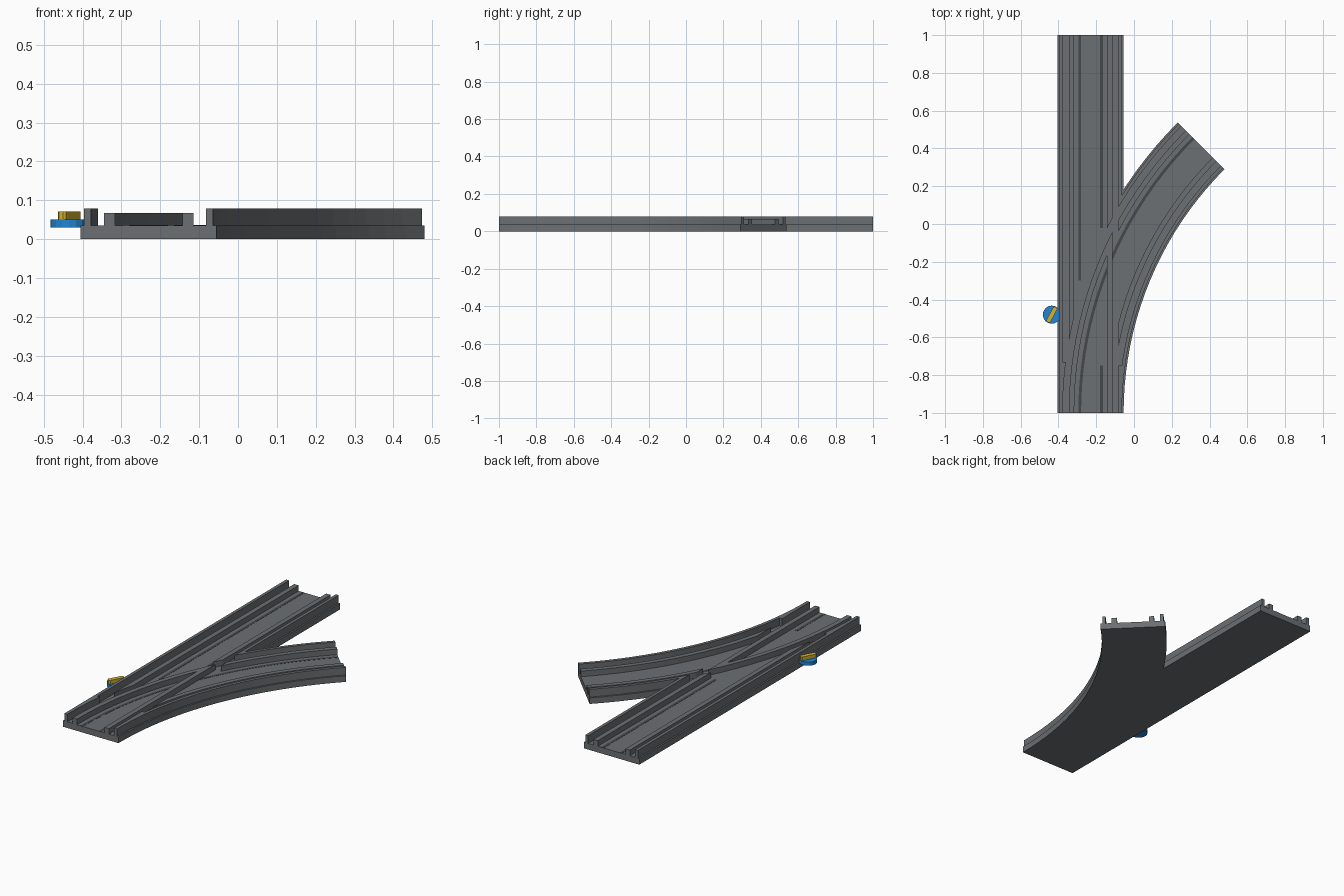
import bpy, bmesh, math

cube = bpy.data.objects.get("Cube")
if cube:
    bpy.data.objects.remove(cube)


def material(name, rgb):
    m = bpy.data.materials.new(name)
    m.use_nodes = True
    m.diffuse_color = (*rgb, 1)
    m.node_tree.nodes["Principled BSDF"].inputs["Base Color"].default_value = (*rgb, 1)
    return m


GREY = material("track grey", (0.15, 0.16, 0.17))
DARK = material("strip dark grey", (0.06, 0.065, 0.07))
BLUE = material("knob blue", (0.017, 0.23, 0.65))
YELLOW = material("handle yellow", (0.65, 0.46, 0.03))

# Routes: t runs along the track, o is the sideways offset to the right
X0, RADIUS, SWEEP = -0.23, 2.0, math.pi / 4


def straight(t, o):
    return X0 + o, -1 + 2 * t


def curve(t, o):
    r, a = RADIUS - o, t * SWEEP
    return X0 + RADIUS - r * math.cos(a), -1 + r * math.sin(a)


def finish(name, bm, mat):
    bmesh.ops.recalc_face_normals(bm, faces=bm.faces)
    me = bpy.data.meshes.new(name)
    bm.to_mesh(me)
    bm.free()
    me.materials.append(mat)
    ob = bpy.data.objects.new(name, me)
    bpy.context.collection.objects.link(ob)
    return ob


def strips(name, route, spans, z0, z1, t0=0.0, t1=1.0, mat=GREY):
    """Sweep rectangular bars along a route, one per offset span."""
    bm = bmesh.new()
    n = 1 if route is straight else 20
    for a, b in spans:
        rings = []
        for i in range(n + 1):
            t = t0 + (t1 - t0) * i / n
            section = ((a, z0), (b, z0), (b, z1), (a, z1))
            rings.append([bm.verts.new((*route(t, o), z)) for o, z in section])
        for p, q in zip(rings, rings[1:]):
            for k in range(4):
                bm.faces.new((p[k], p[k - 1], q[k - 1], q[k]))
        bm.faces.new(rings[0])
        bm.faces.new(rings[-1])
    return finish(name, bm, mat)


def boolean(ob, other, operation):
    mod = ob.modifiers.new(operation.lower(), 'BOOLEAN')
    mod.object, mod.operation, mod.solver = other, operation, 'EXACT'
    other.hide_render = True
    other.hide_set(True)


def both_sides(a, b):
    return [(-b, -a), (a, b)]


FLOOR, INNER_TOP, OUTER_TOP = 0.035, 0.067, 0.079
HALF = 0.175
INNER, GROOVE, OUTER = (0.087, 0.115), (0.115, 0.148), (0.148, 0.166)

# Base slabs of both routes
strips("straight_base", straight, [(-HALF, HALF)], 0, FLOOR)
strips("curved_base", curve, [(-HALF, HALF)], 0, FLOOR)

# Ridges, each opened where the other route passes through
for route, other, label in ((straight, curve, "straight"), (curve, straight, "curved")):
    inner = strips(label + "_inner_ridges", route, both_sides(*INNER), 0.03, INNER_TOP)
    groove = strips(label + "_groove_cutter", other, both_sides(*GROOVE),
                    0.01, 0.12, -0.02, 1.02)
    boolean(inner, groove, 'DIFFERENCE')
    outer = strips(label + "_outer_ridges", route, both_sides(*OUTER), 0.03, OUTER_TOP)
    begin = 0.135 if other is straight else 0.172
    passage = strips(label + "_passage_cutter", other, [(-OUTER[0], OUTER[0])],
                     0.01, 0.12, begin, 1.02)
    boolean(outer, passage, 'DIFFERENCE')

# Dark strips along the floor
LEFT, RIGHT = (-0.065, -0.05), (0.05, 0.065)
for name, route, span, t0, t1 in (
        ("straight_left_strip", straight, LEFT, 0.35, 1),
        ("straight_right_strip", straight, RIGHT, 0.49, 1),
        ("entry_right_strip", straight, RIGHT, 0, 0.125),
        ("curved_left_strip", curve, LEFT, 0, 1)):
    strips(name, route, [span], FLOOR - 0.002, FLOOR + 0.001, t0, t1, DARK)

# Switch knob: round disc with a slanted grip bar
KX, KY = -0.435, -0.48
bm = bmesh.new()
bmesh.ops.create_cone(bm, cap_ends=True, segments=16, radius1=0.048, radius2=0.048, depth=0.02)
disc = finish("switch_knob", bm, BLUE)
disc.location = (KX, KY, 0.04)

bm = bmesh.new()
bmesh.ops.create_cube(bm, size=1)
bmesh.ops.scale(bm, vec=(0.024, 0.09, 0.022), verts=bm.verts)
bmesh.ops.bevel(bm, geom=[e for e in bm.edges if abs(e.verts[0].co.z - e.verts[1].co.z) > 0.01],
                offset=0.006, segments=1, affect='EDGES')
grip = finish("knob_grip", bm, YELLOW)
grip.location = (KX, KY, 0.06)
grip.rotation_euler.z = math.radians(-28)
